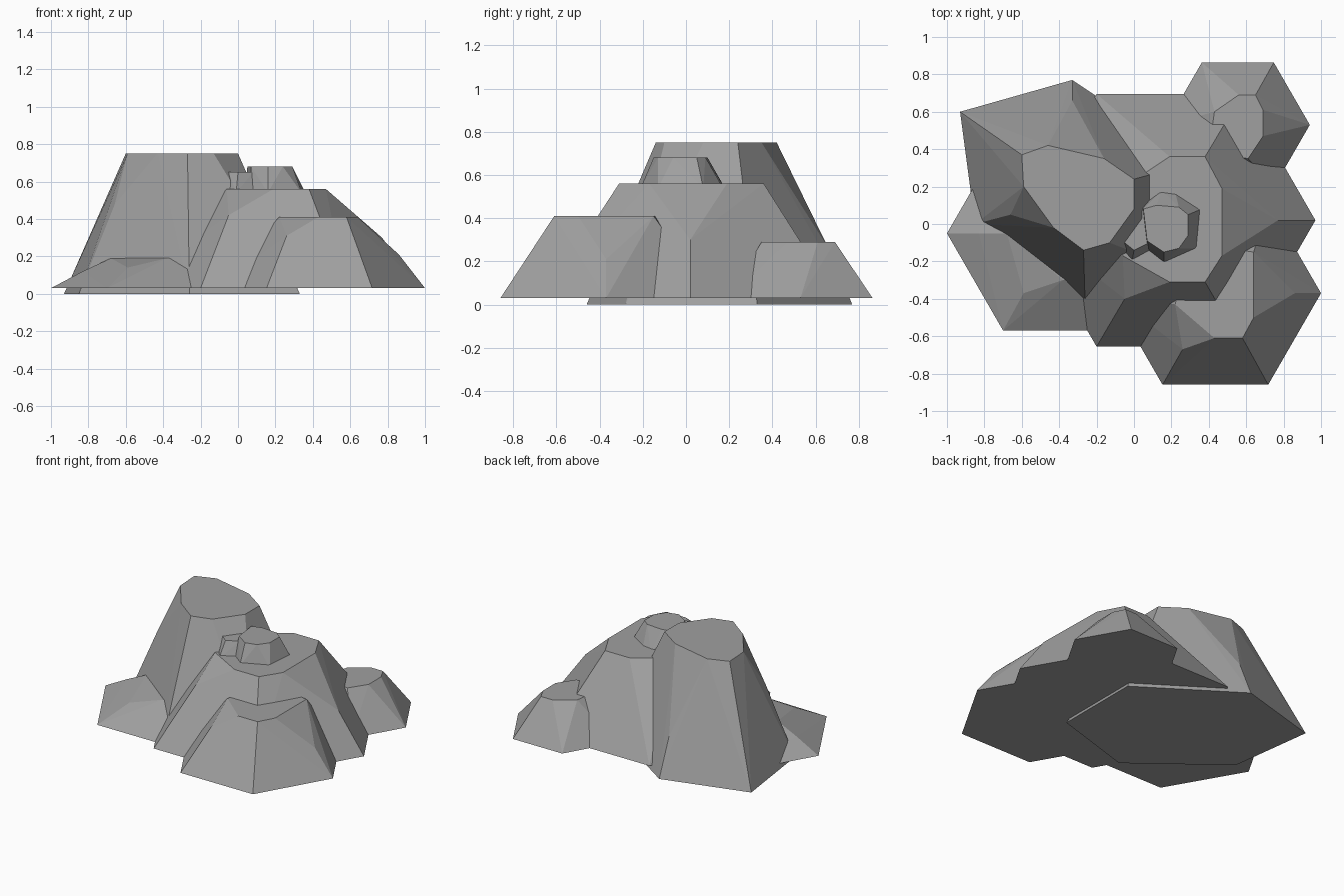
import bpy
import bmesh
from math import cos, sin, pi, radians

default_cube = bpy.data.objects.get("Cube")
if default_cube:
    bpy.data.objects.remove(default_cube, do_unlink=True)

# One stone colour
stone = bpy.data.materials.new("grey_stone")
stone.use_nodes = True
stone_colour = (0.35, 0.35, 0.35, 1)
stone.diffuse_color = stone_colour
stone.node_tree.nodes["Principled BSDF"].inputs["Base Color"].default_value = stone_colour


def hexagon(x, y, radius):
    """Footprint with one corner pointing along +x."""
    return [(x + radius * cos(i * pi / 3), y + radius * sin(i * pi / 3)) for i in range(6)]


def rock(name, footprint, bottom, crown, top, shoulders=()):
    """Faceted boulder: hull of a footprint, a flat crown and chipped shoulder points."""
    bm = bmesh.new()
    points = [(x, y, bottom) for x, y in footprint]
    points += [(x, y, top) for x, y in crown]
    points += list(shoulders)
    for point in points:
        bm.verts.new(point)
    hull = bmesh.ops.convex_hull(bm, input=bm.verts[:])
    loose = [v for v in bm.verts if not v.link_faces]
    bmesh.ops.delete(bm, geom=loose, context='VERTS')
    bmesh.ops.dissolve_limit(bm, angle_limit=radians(1), verts=bm.verts[:], edges=bm.edges[:])
    bmesh.ops.recalc_face_normals(bm, faces=bm.faces[:])
    mesh = bpy.data.meshes.new(name)
    bm.to_mesh(mesh)
    bm.free()
    mesh.materials.append(stone)
    rock_object = bpy.data.objects.new(name, mesh)
    bpy.context.collection.objects.link(rock_object)
    return rock_object


GROUND = 0.03

# Broad central boulder
rock("central_boulder", hexagon(0.19, 0.02, 0.78), GROUND,
     crown=[(0.38, 0.36), (0.47, 0.19), (0.47, -0.17), (0.38, -0.31),
            (0.19, -0.31), (-0.06, -0.17), (-0.05, 0.2), (0.19, 0.36)],
     top=0.56,
     shoulders=[(0.77, 0.02, 0.3), (-0.05, -0.4, 0.42)])

# Tall boulder with an irregular footprint
rock("tall_boulder",
     [(0.33, -0.28), (0.33, 0.33), (-0.33, 0.77), (-0.93, 0.6), (-0.85, 0), (-0.26, -0.46)], 0,
     crown=[(-0.6, 0.37), (-0.46, 0.42), (-0.16, 0.35), (0, 0.24), (0, 0.08),
            (-0.13, -0.1), (-0.27, -0.14), (-0.43, -0.02), (-0.59, 0.2)],
     top=0.75,
     shoulders=[(-0.66, 0.05, 0.475), (-0.33, 0.66, 0.26)])

# Three lower boulders around the foot
rock("front_left_boulder", hexagon(0.435, -0.37, 0.565), GROUND,
     crown=[(0.43, -0.61), (0.58, -0.61), (0.64, -0.5), (0.64, -0.15),
            (0.3, -0.1), (0.22, -0.43)],
     top=0.41,
     shoulders=[(0.86, -0.37, 0.21), (0.26, -0.67, 0.31)])

rock("back_left_boulder", hexagon(0.555, 0.53, 0.385), GROUND,
     crown=[(0.56, 0.69), (0.65, 0.69), (0.69, 0.61), (0.69, 0.47),
            (0.61, 0.35), (0.48, 0.37), (0.42, 0.53), (0.43, 0.6)],
     top=0.29,
     shoulders=[(0.81, 0.53, 0.16)])

rock("front_right_boulder", hexagon(-0.4, -0.05, 0.6), GROUND,
     crown=[(-0.38, -0.3), (-0.25, -0.3), (-0.1, 0), (-0.4, 0.2), (-0.68, -0.05)],
     top=0.19,
     shoulders=[(-0.59, -0.37, 0.14), (-0.83, -0.05, 0.12)])

# Two small stones resting on the central boulder
SEAT = 0.54
rock("large_cap_stone",
     [(0.04, 0.1), (0.15, 0.18), (0.22, 0.17), (0.36, 0.08),
      (0.34, -0.13), (0.16, -0.21), (0.07, -0.14)], SEAT,
     crown=[(0.05, 0.08), (0.12, 0.1), (0.24, 0.09), (0.29, 0.05), (0.29, -0.06),
            (0.24, -0.13), (0.16, -0.15), (0.07, -0.09)],
     top=0.68)

rock("small_cap_stone",
     [(-0.1, -0.1), (-0.06, -0.14), (-0.01, -0.2), (0.08, -0.15), (0.09, 0.1), (-0.05, 0.1)], SEAT,
     crown=[(-0.05, -0.1), (0, -0.14), (0.08, -0.1), (0.06, 0.08), (-0.02, 0.04)],
     top=0.65)
